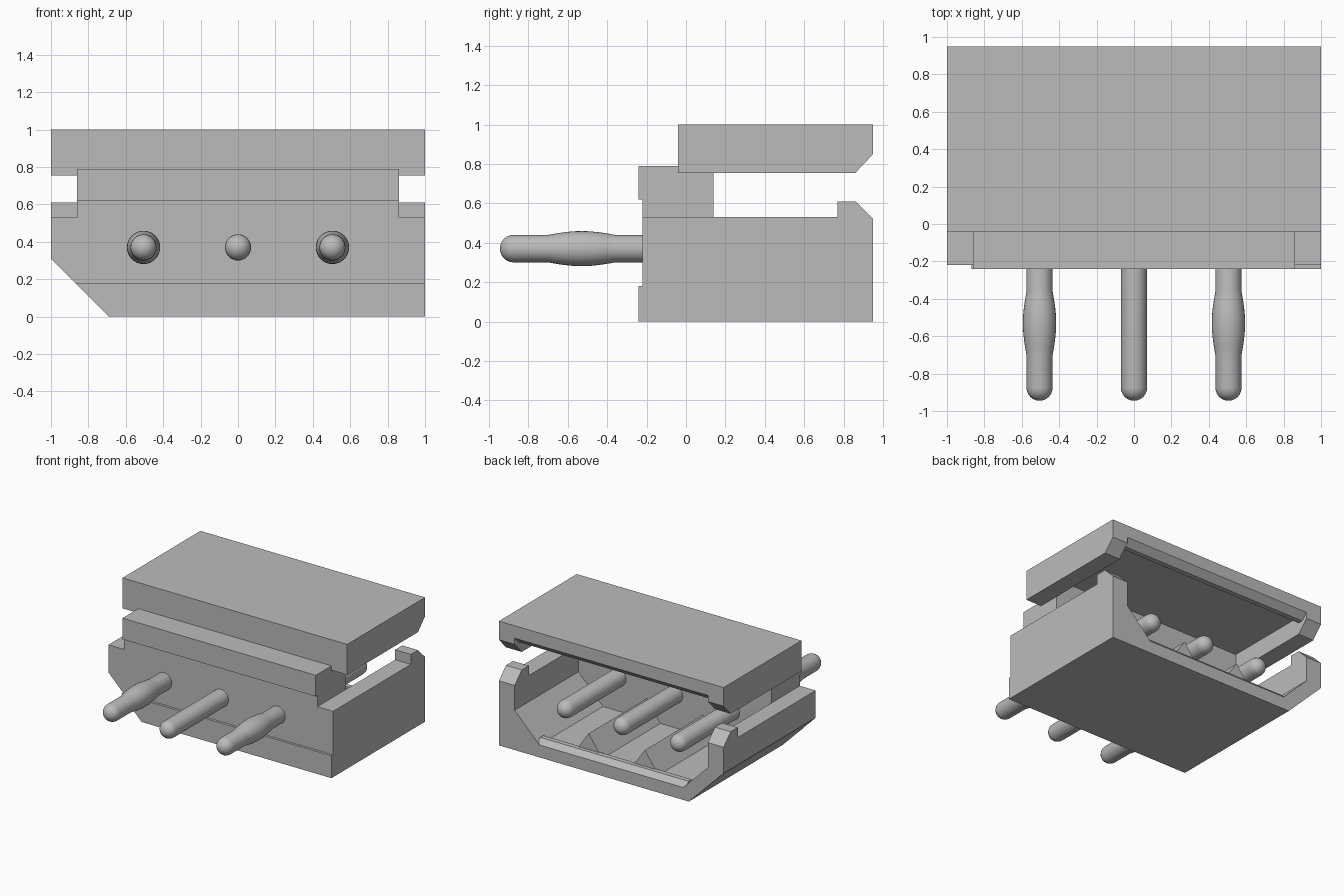
import bpy
import bmesh
import math
from mathutils import Vector

cube = bpy.data.objects.get("Cube")
if cube:
    bpy.data.objects.remove(cube, do_unlink=True)

grey = bpy.data.materials.new("mid_grey")
grey.use_nodes = True
color = (0.5, 0.5, 0.5, 1)
grey.diffuse_color = color
grey.node_tree.nodes["Principled BSDF"].inputs["Base Color"].default_value = color


def finish(bm, name):
    bmesh.ops.recalc_face_normals(bm, faces=bm.faces)
    mesh = bpy.data.meshes.new(name)
    bm.to_mesh(mesh)
    bm.free()
    mesh.materials.append(grey)
    obj = bpy.data.objects.new(name, mesh)
    bpy.context.collection.objects.link(obj)
    return obj


def prism(name, profile, axis, start, end):
    """Extrude a profile: (y, z) points along x, or (x, z) points along y."""
    bm = bmesh.new()
    if axis == "x":
        verts = [bm.verts.new((start, a, b)) for a, b in profile]
        move = Vector((end - start, 0, 0))
    else:
        verts = [bm.verts.new((a, start, b)) for a, b in profile]
        move = Vector((0, end - start, 0))
    face = bm.faces.new(verts)
    grown = bmesh.ops.extrude_face_region(bm, geom=[face])["geom"]
    bmesh.ops.translate(bm, vec=move, verts=[g for g in grown if isinstance(g, bmesh.types.BMVert)])
    return finish(bm, name)


def cut(obj, cutter):
    mod = obj.modifiers.new("cut", "BOOLEAN")
    mod.operation = "DIFFERENCE"
    mod.solver = "EXACT"
    mod.object = cutter
    bpy.context.view_layer.objects.active = obj
    bpy.ops.object.modifier_apply(modifier=mod.name)
    bpy.data.objects.remove(cutter, do_unlink=True)


def activate(obj):
    bpy.ops.object.select_all(action="DESELECT")
    obj.select_set(True)
    bpy.context.view_layer.objects.active = obj


INNER = 0.86      # half width of the socket
BACK = 0.95
WALL = 0.14       # rear face of the pin wall
FLOOR, CEILING = 0.10, 0.90

# Lower housing with rear posts and a front foot ledge
body = prism("lower_housing", [
    (-0.24, 0), (BACK, 0), (BACK, 0.52), (0.86, 0.61), (0.77, 0.61),
    (0.77, 0.53), (-0.22, 0.53), (-0.22, 0.18), (-0.24, 0.18)], "x", -1, 1)
cut(body, prism("corner_cutter", [(-1.1, -0.1), (-0.59, -0.1), (-1.1, 0.41)], "y", -0.5, 1.2))
cut(body, prism("cavity_cutter", [
    (-0.64, FLOOR), (0.64, FLOOR), (INNER, 0.32), (INNER, 0.8),
    (-INNER, 0.8), (-INNER, 0.32)], "y", WALL, 1.2))

# Upper front wall carrying the pins
prism("pin_wall", [
    (-0.22, 0.53), (WALL, 0.53), (WALL, 0.79), (-0.24, 0.79),
    (-0.24, 0.62), (-0.22, 0.62)], "x", -INNER, INNER)

# Hollow top cover
cover = prism("top_cover", [
    (-0.04, 0.755), (0.86, 0.755), (BACK, 0.85), (BACK, 1), (-0.04, 1)], "x", -1, 1)
cut(cover, prism("cover_cutter", [
    (-INNER, 0.5), (INNER, 0.5), (INNER, CEILING), (-INNER, CEILING)], "y", WALL, 1.2))

# Latch lips along the rear of floor and ceiling
prism("floor_lip", [(0.87, FLOOR), (BACK, FLOOR), (0.91, 0.14), (0.87, 0.14)], "x", -0.66, 0.66)
prism("cover_lip", [(0.86, CEILING), (BACK, CEILING), (0.90, 0.85), (0.86, 0.85)], "x", -INNER, INNER)

# Triangular floor ridges between the pins
for side, x in (("right", -0.25), ("left", 0.25)):
    prism(side + "_ridge", [(x - 0.12, FLOOR), (x + 0.12, FLOOR), (x, 0.27)], "y", WALL, 0.88)


def pin(name, x, bulge):
    """Round-ended pin turned about the y axis."""
    r, front, rear = 0.07, -0.945, 0.87
    steps = [i * math.pi / 12 for i in range(7)]
    profile = [(front + r - r * math.cos(a), r * math.sin(a)) for a in steps]
    if bulge:
        for i in range(13):
            t = i / 12
            profile.append((-0.70 + 0.34 * t, r + 0.019 * math.sin(math.pi * t)))
    profile += [(rear - r + r * math.sin(a), r * math.cos(a)) for a in steps]
    bm = bmesh.new()
    verts = [bm.verts.new((x, y, 0.37 + radius)) for y, radius in profile]
    edges = [bm.edges.new(pair) for pair in zip(verts, verts[1:])]
    bmesh.ops.spin(bm, geom=verts + edges, cent=(x, 0, 0.37), axis=(0, 1, 0),
                   angle=math.tau, steps=32)
    bmesh.ops.remove_doubles(bm, verts=bm.verts, dist=0.0005)
    obj = finish(bm, name)
    activate(obj)
    bpy.ops.object.shade_smooth_by_angle(angle=math.radians(35))


pin("right_pin", -0.505, True)
pin("middle_pin", 0, False)
pin("left_pin", 0.505, True)
